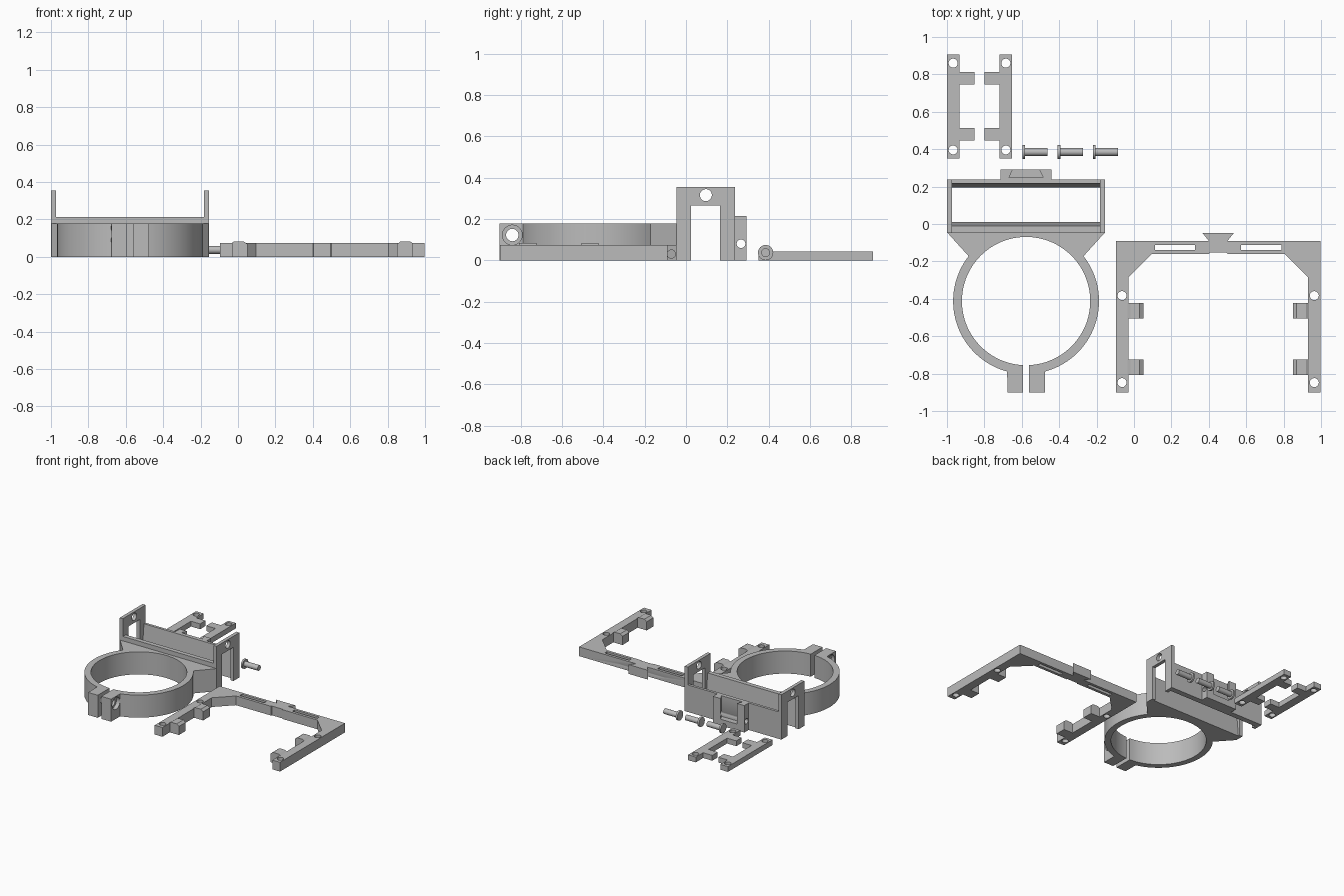
import bpy, bmesh
from math import sin, cos, radians

if "Cube" in bpy.data.objects:
    bpy.data.objects.remove(bpy.data.objects["Cube"], do_unlink=True)

grey = bpy.data.materials.new("plain grey")
grey.use_nodes = True
grey.diffuse_color = (0.5, 0.5, 0.5, 1)
grey.node_tree.nodes["Principled BSDF"].inputs["Base Color"].default_value = (0.5, 0.5, 0.5, 1)


def prism(name, outline, axis, start, end):
    """Solid with the given flat outline, extruded along one axis."""
    place = {"x": lambda a, b, t: (t, a, b),
             "y": lambda a, b, t: (a, t, b),
             "z": lambda a, b, t: (a, b, t)}[axis]
    bm = bmesh.new()
    face = bm.faces.new([bm.verts.new(place(a, b, start)) for a, b in outline])
    top = bmesh.ops.extrude_face_region(bm, geom=[face])["geom"]
    step = place(0, 0, end - start)
    bmesh.ops.translate(bm, vec=step, verts=[v for v in top if isinstance(v, bmesh.types.BMVert)])
    bmesh.ops.recalc_face_normals(bm, faces=bm.faces)
    mesh = bpy.data.meshes.new(name)
    bm.to_mesh(mesh)
    bm.free()
    mesh.materials.append(grey)
    obj = bpy.data.objects.new(name, mesh)
    bpy.context.collection.objects.link(obj)
    return obj


def arc(r, a0, a1, steps, c=(0, 0)):
    angles = [radians(a0 + (a1 - a0) * i / steps) for i in range(steps + 1)]
    return [(c[0] + r * cos(a), c[1] + r * sin(a)) for a in angles]


def circle(r, c):
    return arc(r, 0, 360, 32, c)[:-1]


def rect(a0, a1, b0, b1):
    return [(a0, b0), (a1, b0), (a1, b1), (a0, b1)]


def mirrored(half, centre):
    """Complete an outline from its right half, listed end to end."""
    return ([(centre + a, b) for a, b in half]
            + [(centre - a, b) for a, b in reversed(half)])


def combine(obj, other, operation="DIFFERENCE"):
    mod = obj.modifiers.new(operation, "BOOLEAN")
    mod.operation, mod.solver, mod.object = operation, "EXACT", other
    bpy.context.view_layer.objects.active = obj
    bpy.ops.object.modifier_apply(modifier=mod.name)
    bpy.data.objects.remove(other, do_unlink=True)


def cut(obj, outline, axis, start, end):
    combine(obj, prism("cutter", outline, axis, start, end))


# Clamp ring with split ears and the flared web that meets the bracket
MID, RING_Y = -0.577, -0.412
half = arc(0.343, 90, -87.3, 48)[1:]
half += [(0.016, -0.49), (0.1, -0.49)]
half += arc(0.39, -75, 38, 40) + [(0.422, 0.367)]
inner = arc(0.343, 267.3, -87.3, 96)
right = [(0.016, -0.49), (0.1, -0.49)] + arc(0.39, -75, 38, 40) + [(0.422, 0.367)]
left = [(-a, b) for a, b in reversed(right)]
clamp_ring = prism("clamp_ring", [(MID + a, RING_Y + b) for a, b in inner + right + left],
                   "z", 0, 0.178)
ear_bolt = (-0.84, 0.122)
cut(clamp_ring, circle(0.03, ear_bolt), "x", MID - 0.2, MID + 0.2)
for side in (-1, 1):
    cut(clamp_ring, circle(0.048, ear_bolt), "x", MID + side * 0.07, MID + side * 0.15)

# Bracket walls, tapered on the inside
X0, X1, PLATE = -1.0, -0.155, 0.027
prism("bracket_front_wall", [(-0.045, 0), (0.01, 0), (-0.01, 0.213), (-0.045, 0.213)],
      "x", X0 + PLATE, X1 - PLATE)
prism("bracket_back_wall", [(0.195, 0), (0.238, 0), (0.238, 0.213), (0.217, 0.213)],
      "x", X0 + PLATE, X1 - PLATE)

# Tall bracket side plates with a doorway and a bolt hole
door = [(-0.047, 0), (0.023, 0), (0.023, 0.266), (0.165, 0.266),
        (0.165, 0), (0.238, 0), (0.238, 0.354), (-0.047, 0.354)]
for name, x in (("right_side_plate", X0), ("left_side_plate", X1 - PLATE)):
    plate = prism(name, door, "x", x, x + PLATE)
    cut(plate, circle(0.029, (0.096, 0.315)), "x", x - 0.1, x + 0.1)

# Dovetail socket on the bracket's back
socket = prism("dovetail_socket", rect(MID - 0.137, MID + 0.137, 0.238, 0.292), "z", 0, 0.213)
cut(socket, mirrored([(0.092, 0.248), (0.062, 0.31)], MID), "z", 0.05, 0.3)
cut(socket, circle(0.021, (0.266, 0.08)), "x", MID - 0.3, MID + 0.3)

# U-shaped frame with gusseted corners and a dovetail tongue
FX, FH = 0.45, 0.073
frame = prism("u_frame", mirrored(
    [(0.085, -0.047), (0.05, -0.09), (0.547, -0.09), (0.547, -0.9), (0.48, -0.9),
     (0.48, -0.285), (0.355, -0.16), (0.05, -0.16), (0.045, -0.153)], FX), "z", 0, FH)
cut(frame, circle(0.02, (-0.071, 0.03)), "x", FX - 0.2, FX + 0.2)
for side in (-1, 1):
    near, far = sorted((FX + side * 0.123, FX + side * 0.338))
    cut(frame, rect(near, far, -0.138, -0.111), "z", -0.1, 0.2)
    for y in (-0.383, -0.848):
        cut(frame, circle(0.024, (FX + side * 0.514, y)), "z", -0.1, 0.2)
    # Clip blocks on the inside of each arm
    clip = [(0.485, 0), (0.4, 0), (0.4, FH - 0.005), (0.42, 0.083), (0.47, 0.083), (0.485, FH)]
    for y in (-0.506, -0.808):
        block = prism("clip", [(FX + side * a, b) for a, b in clip], "y", y, y + 0.084)
        combine(frame, block, "UNION")

# Pair of loose rails with tabs facing each other
RX = -0.826
for side, name in ((-1, "right_rail"), (1, "left_rail")):
    outline = [(0.174, 0.35), (0.174, 0.905), (0.107, 0.905)]
    for y in (0.78, 0.48):
        outline += [(0.107, y + 0.034), (0.027, y + 0.034), (0.027, y - 0.034), (0.107, y - 0.034)]
    outline.append((0.107, 0.35))
    rail = prism(name, [(RX + side * a, b) for a, b in outline], "z", 0, 0.042)
    for y in (0.86, 0.396):
        cut(rail, circle(0.024, (RX + side * 0.141, y)), "z", -0.1, 0.2)

# Three headed pins lying in a row
for i in range(3):
    x = -0.597 + i * 0.189
    pin = prism("pin_%d" % (i + 1), circle(0.037, (0.385, 0.037)), "x", x, x + 0.014)
    combine(pin, prism("shaft", circle(0.021, (0.385, 0.037)), "x", x + 0.005, x + 0.134), "UNION")

# Smooth the round surfaces and keep the edges sharp
for obj in list(bpy.context.collection.objects):
    if obj.type == "MESH" and grey.name in obj.data.materials:
        bpy.ops.object.select_all(action="DESELECT")
        obj.select_set(True)
        bpy.context.view_layer.objects.active = obj
        bpy.ops.object.shade_smooth_by_angle(angle=radians(30))
